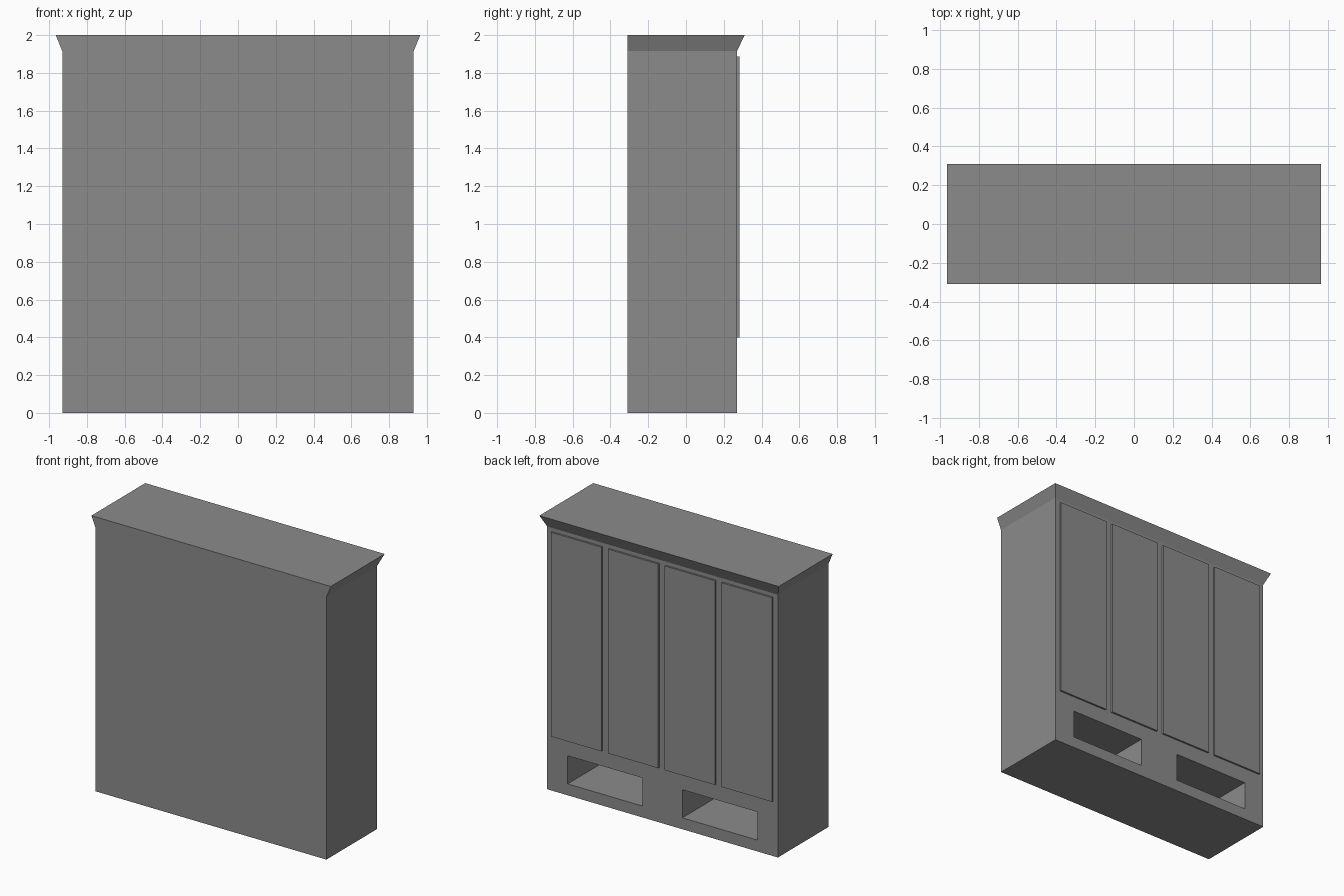
import bpy
import bmesh
from mathutils import Vector

if "Cube" in bpy.data.objects:
    bpy.data.objects.remove(bpy.data.objects["Cube"], do_unlink=True)

BACK, FACE = -0.31, 0.27      # rear wall and door-side wall of the cabinet
HALF = 0.93                   # half width of the cabinet
CORNICE_Z, TOP = 1.915, 2.0

# Single grey finish
grey = bpy.data.materials.new("cabinet_grey")
grey.use_nodes = True
grey.diffuse_color = (0.26, 0.26, 0.26, 1)
grey.node_tree.nodes["Principled BSDF"].inputs["Base Color"].default_value = (0.26, 0.26, 0.26, 1)


def finish(name, bm):
    bmesh.ops.recalc_face_normals(bm, faces=bm.faces)
    mesh = bpy.data.meshes.new(name)
    bm.to_mesh(mesh)
    bm.free()
    mesh.materials.append(grey)
    obj = bpy.data.objects.new(name, mesh)
    bpy.context.collection.objects.link(obj)
    return obj


def add_box(bm, lo, hi):
    lo, hi = Vector(lo), Vector(hi)
    verts = bmesh.ops.create_cube(bm, size=1)["verts"]
    bmesh.ops.scale(bm, vec=hi - lo, verts=verts)
    bmesh.ops.translate(bm, vec=(lo + hi) / 2, verts=verts)


# Cabinet body: stacked rectangles, the last one flared into a cornice
bm = bmesh.new()
rings = []
for z, half, face in ((0, HALF, FACE), (CORNICE_Z, HALF, FACE), (TOP, 0.965, 0.31)):
    corners = ((-half, BACK), (half, BACK), (half, face), (-half, face))
    rings.append([bm.verts.new((x, y, z)) for x, y in corners])
for low, high in zip(rings, rings[1:]):
    for i in range(4):
        j = (i + 1) % 4
        bm.faces.new((low[i], low[j], high[j], high[i]))
bm.faces.new(rings[0][::-1])
bm.faces.new(rings[-1])
body = finish("cabinet_body", bm)

# Two open cubbies cut into the base
bm = bmesh.new()
for x in (-0.765, 0.16):
    add_box(bm, (x, BACK + 0.06, 0.083), (x + 0.605, FACE + 0.1, 0.288))
cutter = finish("cubby_cutter", bm)
cutter.hide_render = True
cut = body.modifiers.new("cubbies", "BOOLEAN")
cut.operation = "DIFFERENCE"
cut.solver = "EXACT"
cut.object = cutter
bpy.context.view_layer.objects.active = body
bpy.ops.object.modifier_apply(modifier=cut.name)
bpy.data.objects.remove(cutter, do_unlink=True)

# Four raised door panels
for side, sign in (("left", 1), ("right", -1)):
    for place, centre in (("inner", 0.229), ("outer", 0.688)):
        bm = bmesh.new()
        x = sign * centre
        add_box(bm, (x - 0.203, FACE - 0.005, 0.4), (x + 0.203, FACE + 0.013, 1.888))
        finish(f"{side}_{place}_door", bm)
